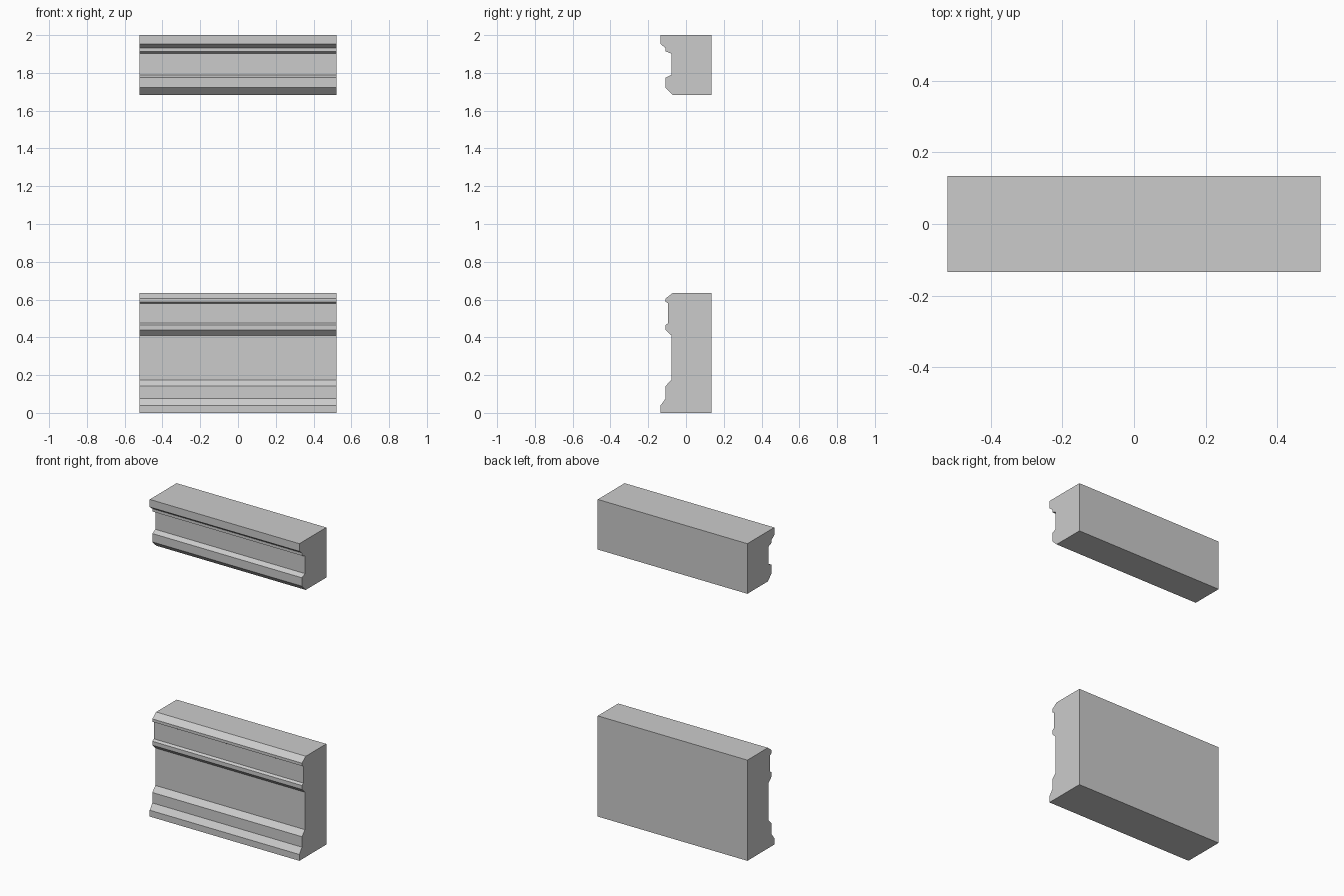
import bpy, bmesh

if "Cube" in bpy.data.objects:
    bpy.data.objects.remove(bpy.data.objects["Cube"])

HALF_LEN = 0.522
BACK = 0.134


def moulding(name, front):
    """Extrude a (y, z) front profile, closed by a flat back, along x."""
    pts = front + [(BACK, front[-1][1]), (BACK, front[0][1])]
    bm = bmesh.new()
    face = bm.faces.new([bm.verts.new((-HALF_LEN, y, z)) for y, z in pts])
    ext = bmesh.ops.extrude_face_region(bm, geom=[face], use_keep_orig=True)
    verts = [g for g in ext["geom"] if isinstance(g, bmesh.types.BMVert)]
    bmesh.ops.translate(bm, verts=verts, vec=(2 * HALF_LEN, 0, 0))
    bmesh.ops.recalc_face_normals(bm, faces=bm.faces[:])
    mesh = bpy.data.meshes.new(name)
    bm.to_mesh(mesh)
    bm.free()
    obj = bpy.data.objects.new(name, mesh)
    bpy.context.collection.objects.link(obj)
    return obj


# Upper cornice, front profile from top to bottom
moulding("upper_cornice", [
    (-0.134, 2.0), (-0.134, 1.952), (-0.108, 1.932), (-0.108, 1.914),
    (-0.078, 1.902), (-0.078, 1.79), (-0.108, 1.775), (-0.108, 1.722),
    (-0.07, 1.684)])

# Lower plinth, front profile from top to bottom
moulding("lower_plinth", [
    (-0.07, 0.635), (-0.108, 0.606), (-0.108, 0.588), (-0.094, 0.58),
    (-0.094, 0.475), (-0.108, 0.465), (-0.108, 0.44), (-0.078, 0.411),
    (-0.078, 0.175), (-0.108, 0.142), (-0.108, 0.076), (-0.134, 0.04),
    (-0.134, 0.0)])
